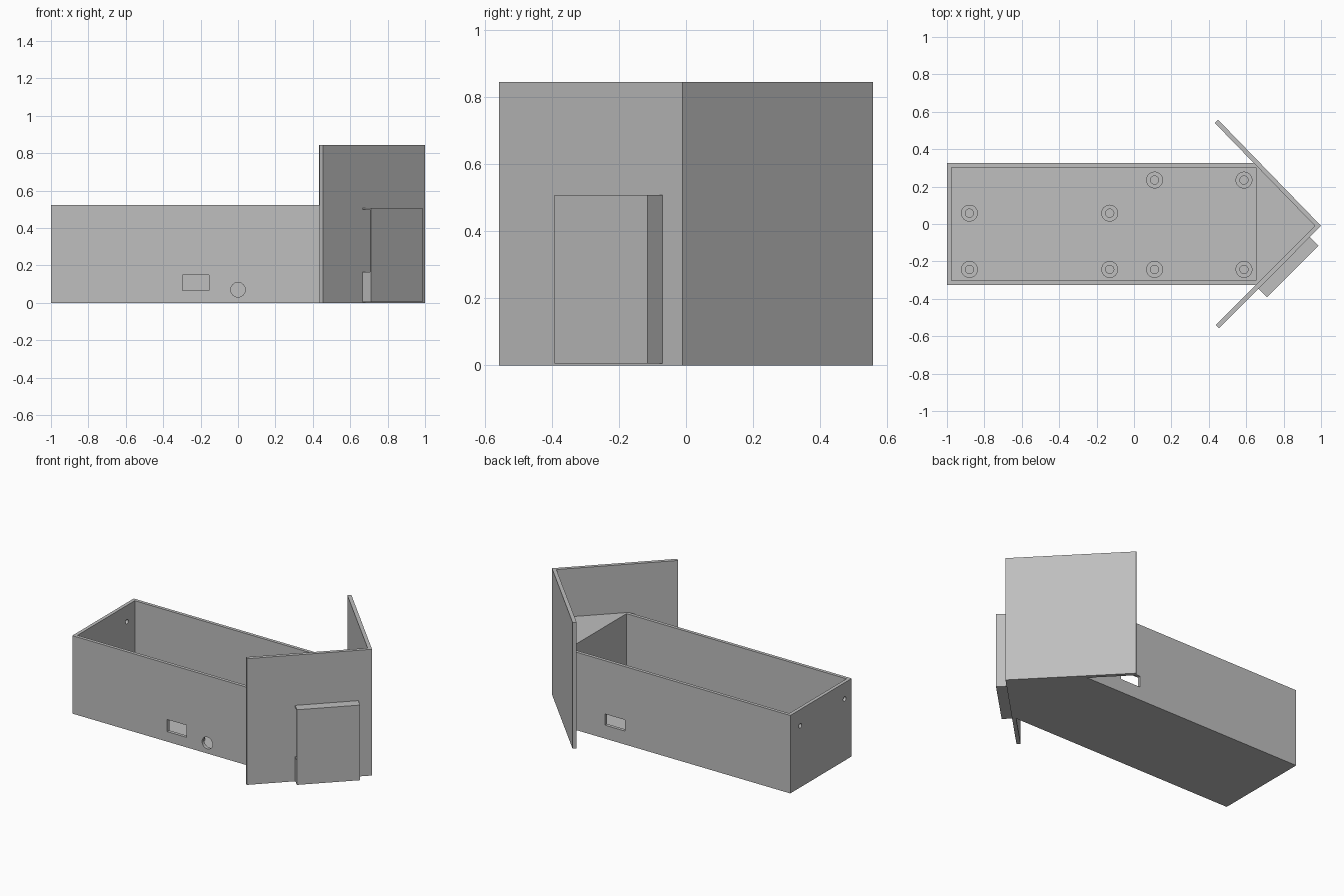
import bpy, bmesh
from math import pi
from mathutils import Vector, Matrix

cube = bpy.data.objects.get("Cube")
if cube:
    bpy.data.objects.remove(cube, do_unlink=True)

grey = bpy.data.materials.new("plain grey")
grey.use_nodes = True
grey.diffuse_color = (0.52, 0.52, 0.52, 1)
grey.node_tree.nodes["Principled BSDF"].inputs["Base Color"].default_value = (0.52, 0.52, 0.52, 1)


def add_object(name, bm):
    bmesh.ops.recalc_face_normals(bm, faces=bm.faces)
    mesh = bpy.data.meshes.new(name)
    bm.to_mesh(mesh)
    bm.free()
    mesh.materials.append(grey)
    obj = bpy.data.objects.new(name, mesh)
    bpy.context.collection.objects.link(obj)
    return obj


def prism(name, outline, z0, z1):
    """Extrude a plan outline from z0 up to z1."""
    bm = bmesh.new()
    face = bm.faces.new([bm.verts.new((x, y, z0)) for x, y in outline])
    top = bmesh.ops.extrude_face_region(bm, geom=[face])["geom"]
    verts = [v for v in top if isinstance(v, bmesh.types.BMVert)]
    bmesh.ops.translate(bm, verts=verts, vec=(0, 0, z1 - z0))
    return add_object(name, bm)


def block(name, x0, x1, y0, y1, z0, z1):
    return prism(name, [(x0, y0), (x1, y0), (x1, y1), (x0, y1)], z0, z1)


def cylinder(name, centre, radius, depth, axis="Z"):
    turn = {"X": Matrix.Rotation(pi / 2, 4, "Y"),
            "Y": Matrix.Rotation(pi / 2, 4, "X"),
            "Z": Matrix()}[axis]
    bm = bmesh.new()
    bmesh.ops.create_cone(bm, cap_ends=True, segments=32, radius1=radius, radius2=radius,
                          depth=depth, matrix=Matrix.Translation(centre) @ turn)
    return add_object(name, bm)


def cut(obj, cutters):
    """Subtract the cutters for good, then remove them."""
    for cutter in cutters:
        mod = obj.modifiers.new("cut", "BOOLEAN")
        mod.operation, mod.solver, mod.object = "DIFFERENCE", "EXACT", cutter
    graph = bpy.context.evaluated_depsgraph_get()
    obj.data = bpy.data.meshes.new_from_object(obj.evaluated_get(graph))
    obj.modifiers.clear()
    for cutter in cutters:
        bpy.data.objects.remove(cutter, do_unlink=True)


# Open box with a solid wedge nose
FLOOR = 0.025
box = prism("box_body", [(-1, -0.325), (0.668, -0.325), (0.983, -0.01),
                         (0.668, 0.325), (-1, 0.325)], 0, 0.522)
cutters = [
    block("cavity", -0.977, 0.653, -0.303, 0.303, FLOOR, 0.7),
    block("front_port", -0.297, -0.155, -0.4, -0.25, 0.067, 0.148),
    cylinder("front_round_port", (0, -0.32, 0.07), 0.039, 0.15, "Y"),
    block("back_port", 0.224, 0.373, 0.25, 0.4, 0.09, 0.165),
]
cutters += [cylinder("end_hole", (-1, y, 0.413), 0.015, 0.15, "X") for y in (-0.25, 0.22)]
cut(box, cutters)

# Mounting posts on the floor
POST_TOP = 0.06
posts = [(x, y) for x in (-0.88, -0.13) for y in (-0.243, 0.058)]
posts += [(x, y) for x in (0.11, 0.588) for y in (-0.243, 0.235)]
for x, y in posts:
    post = cylinder("mounting_post", (x, y, (FLOOR + POST_TOP) / 2), 0.045, POST_TOP - FLOOR + 0.004)
    cut(post, [cylinder("post_bore", (x, y, POST_TOP), 0.022, 0.06)])

# Tall V-shaped shield at the nose
prism("v_shield", [(1, -0.01), (0.45, 0.557), (0.432, 0.54), (0.967, -0.01),
                   (0.437, -0.54), (0.455, -0.557)], 0, 0.845)

# Side housing on the front wing, with an open slot along its edge
corner = Vector((0.665, -0.346))
along = Vector((1, 1)).normalized()
out = Vector((1, -1)).normalized()


def housing_outline(s0, s1, t0, t1):
    return [corner + along * s + out * t for s, t in ((s0, t0), (s1, t0), (s1, t1), (s0, t1))]


housing = prism("side_housing", housing_outline(0, 0.39, -0.005, 0.064), 0.005, 0.508)
cut(housing, [prism("slot", housing_outline(-0.05, 0.375, -0.03, 0.056), 0.165, 0.498)])
